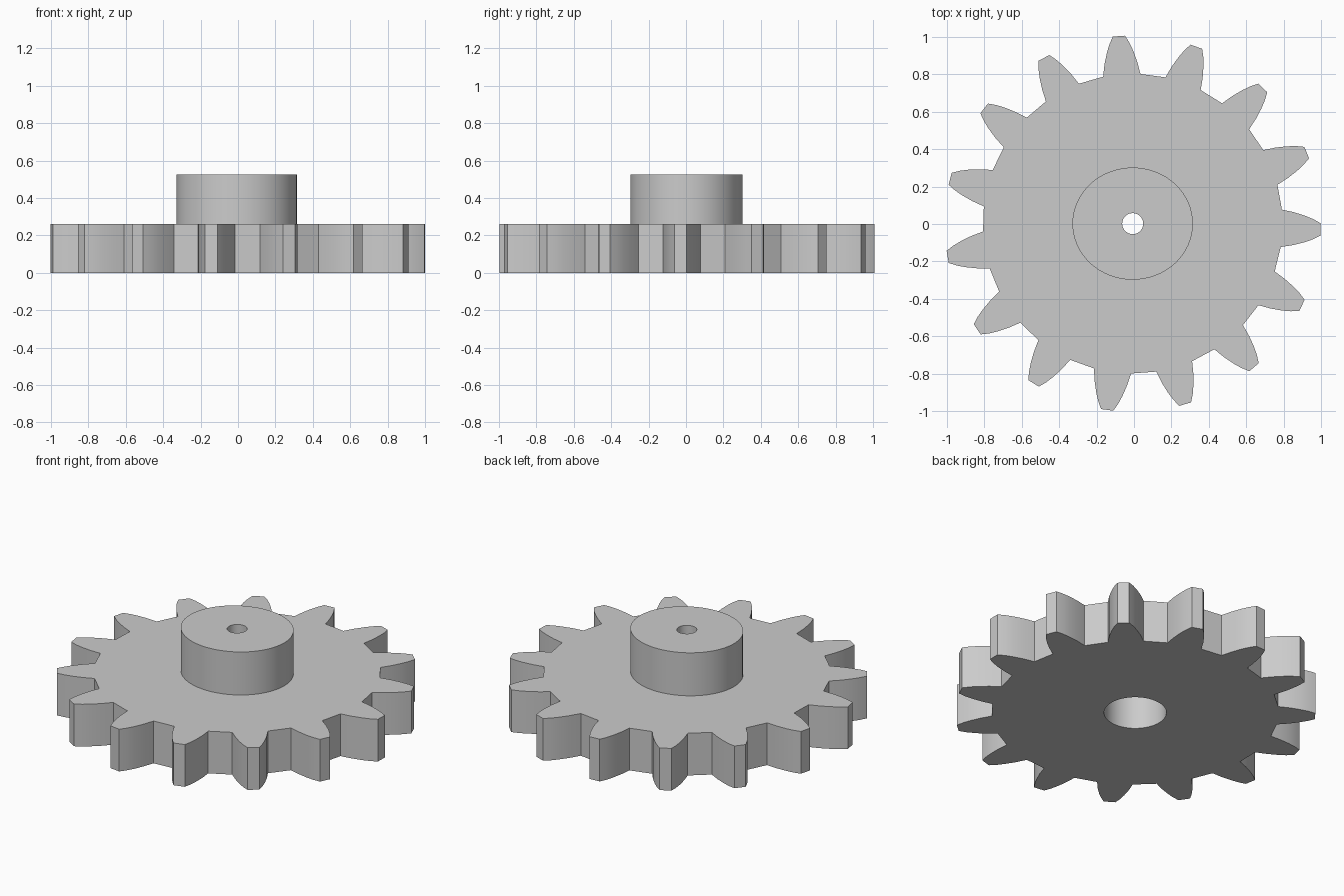
import bpy
import bmesh
from math import pi, sin, cos, radians

if "Cube" in bpy.data.objects:
    bpy.data.objects.remove(bpy.data.objects["Cube"], do_unlink=True)

CX, CY = -0.007, 0.002
TEETH = 15
GEAR_TOP, HUB_TOP = 0.26, 0.525
SEGMENTS = 64

steel = bpy.data.materials.new("plain grey")
steel.use_nodes = True
grey = (0.6, 0.6, 0.6, 1)
steel.diffuse_color = grey
steel.node_tree.nodes["Principled BSDF"].inputs["Base Color"].default_value = grey


def ellipse(rx, ry):
    steps = [2 * pi * i / SEGMENTS for i in range(SEGMENTS)]
    return [(rx * cos(a), ry * sin(a)) for a in steps]


def gear_outline():
    # One flank as (radius, half width), mirrored about the tooth axis
    flank = [(0.795, 0.1), (0.86, 0.088), (0.92, 0.071), (0.965, 0.054), (1.005, 0.033)]
    tooth = [(r, -w) for r, w in flank] + [(r, w) for r, w in reversed(flank)]
    points = []
    for i in range(TEETH):
        a = 2 * pi * i / TEETH - radians(1.8)
        points += [(r * cos(a) - w * sin(a), r * sin(a) + w * cos(a)) for r, w in tooth]
    return points


def plate_with_hole(name, outer, inner, bottom, top):
    # Fill between two outlines, then extrude upwards
    bm = bmesh.new()
    edges = []
    for outline in (outer, inner):
        verts = [bm.verts.new((x, y, bottom)) for x, y in outline]
        edges += [bm.edges.new((v, verts[i - 1])) for i, v in enumerate(verts)]
    bmesh.ops.triangle_fill(bm, edges=edges, use_beauty=True, use_dissolve=False)
    grown = bmesh.ops.extrude_face_region(bm, geom=bm.faces[:], use_keep_orig=True)
    raised = [g for g in grown["geom"] if isinstance(g, bmesh.types.BMVert)]
    bmesh.ops.translate(bm, verts=raised, vec=(0, 0, top - bottom))
    bmesh.ops.recalc_face_normals(bm, faces=bm.faces[:])
    mesh = bpy.data.meshes.new(name)
    bm.to_mesh(mesh)
    bm.free()
    mesh.materials.append(steel)
    obj = bpy.data.objects.new(name, mesh)
    obj.location = (CX, CY, 0)
    bpy.context.collection.objects.link(obj)
    bpy.ops.object.select_all(action="DESELECT")
    obj.select_set(True)
    bpy.context.view_layer.objects.active = obj
    bpy.ops.object.shade_smooth_by_angle(angle=radians(25))
    return obj


# Toothed disc with a wide bore, and the hub with a narrow bore
plate_with_hole("toothed_disc", gear_outline(), ellipse(0.174, 0.174), 0, GEAR_TOP)
plate_with_hole("hub", ellipse(0.322, 0.3), ellipse(0.056, 0.056), GEAR_TOP, HUB_TOP)
